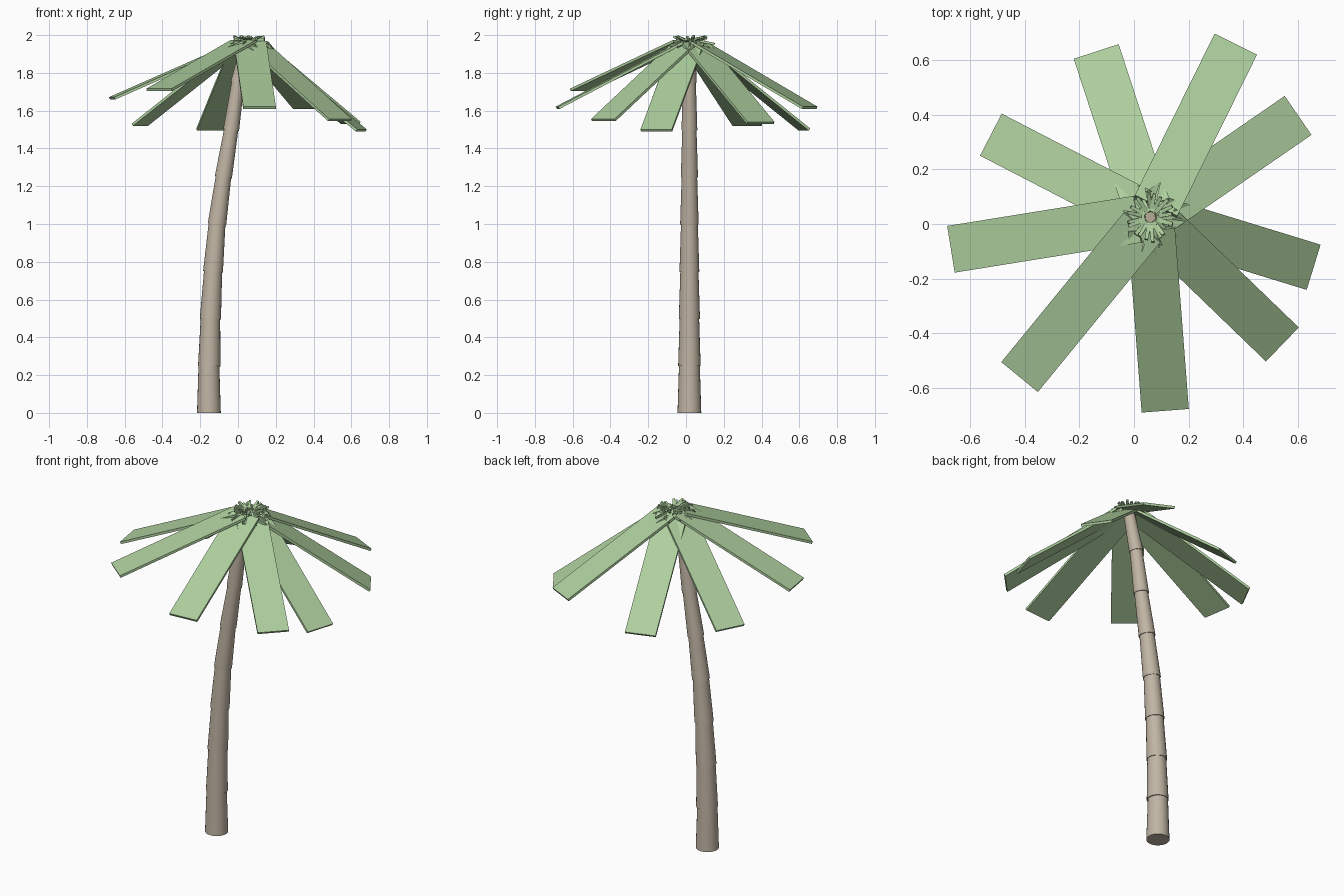
import bpy, bmesh, math, random
from mathutils import Vector, Matrix

if "Cube" in bpy.data.objects:
    bpy.data.objects.remove(bpy.data.objects["Cube"])

random.seed(4)
CROWN = Vector((0.06, 0.025, 1.985))


def material(name, rgb):
    m = bpy.data.materials.new(name)
    m.diffuse_color = (*rgb, 1)
    m.use_nodes = True
    m.node_tree.nodes["Principled BSDF"].inputs["Base Color"].default_value = m.diffuse_color
    return m


bark = material("bark", (0.53, 0.46, 0.37))
leaf = material("leaf", (0.42, 0.62, 0.34))


def make(name, bm, mat, smooth=False):
    bmesh.ops.recalc_face_normals(bm, faces=bm.faces)
    me = bpy.data.meshes.new(name)
    bm.to_mesh(me)
    bm.free()
    ob = bpy.data.objects.new(name, me)
    bpy.context.collection.objects.link(ob)
    me.materials.append(mat)
    if smooth:
        bpy.ops.object.select_all(action='DESELECT')
        ob.select_set(True)
        bpy.context.view_layer.objects.active = ob
        bpy.ops.object.shade_smooth_by_angle(angle=math.radians(40))
    return ob


def blade(bm, start, end, w0, w1, thick):
    """Flat plank from start to end, its width kept horizontal."""
    d = (end - start).normalized()
    side = d.cross(Vector((0, 0, 1))).normalized()
    up = side.cross(d) * thick / 2
    rings = []
    for p, w in ((start, w0), (end, w1)):
        s = side * w / 2
        rings.append([bm.verts.new(p + q) for q in (s + up, up - s, -s - up, s - up)])
    a, b = rings
    bm.faces.new(a)
    bm.faces.new(b)
    for i in range(4):
        j = (i + 1) % 4
        bm.faces.new((a[i], a[j], b[j], b[i]))


# Trunk: stacked tapered segments following a gentle lean
xs = [-0.156, -0.152, -0.146, -0.132, -0.111, -0.077, -0.036, 0.0, 0.05]
bm = bmesh.new()
for i in range(8):
    a = Vector((xs[i], 0.018, i * 0.25))
    b = Vector((xs[i + 1], 0.018, min(i * 0.25 + 0.25, 1.965)))
    r = 0.063 - 0.0035 * i
    rot = (b - a).to_track_quat('Z', 'Y').to_matrix().to_4x4()
    if i == 0:
        rot = Matrix()
    bmesh.ops.create_cone(bm, cap_ends=True, segments=24, radius1=r, radius2=r - 0.008,
                          depth=(b - a).length + 0.004,
                          matrix=Matrix.Translation((a + b) / 2 + Vector((0, 0, 0.002 if i == 0 else 0))) @ rot)
make("trunk", bm, bark, True)

# Large drooping fronds: tip centre of each
tips = [(-0.137, 0.627, 1.50), (0.371, 0.655, 1.615), (0.597, 0.395, 1.535),
        (0.653, -0.157, 1.495), (0.54, -0.438, 1.55), (0.114, -0.680, 1.615),
        (-0.417, -0.558, 1.71), (-0.667, -0.092, 1.665), (-0.52, 0.325, 1.525)]
for n, t in enumerate(tips):
    bm = bmesh.new()
    t = Vector(t)
    blade(bm, CROWN + (t - CROWN).normalized() * 0.05, t, 0.173, 0.173, 0.014)
    make(f"frond_{n + 1}", bm, leaf)

# Crown tuft: small pointed leaflets radiating over the frond roots
bm = bmesh.new()
for i in range(30):
    ang = math.tau * i / 30 + random.uniform(-0.08, 0.08)
    d = Vector((math.cos(ang), math.sin(ang), 0))
    base = Vector((CROWN.x, CROWN.y, 0))
    if i % 3 == 0:
        r, z0, z1 = random.uniform(0.11, 0.135), 1.975, random.uniform(1.935, 1.955)
    else:
        r, z0, z1 = random.uniform(0.08, 0.092), random.uniform(1.96, 1.975), random.uniform(1.975, 1.994)
    blade(bm, base + d * 0.02 + Vector((0, 0, z0)), base + d * r + Vector((0, 0, z1)),
          0.016, 0.004 if i % 3 == 0 else 0.012, 0.012)
make("crown_tuft", bm, leaf)
